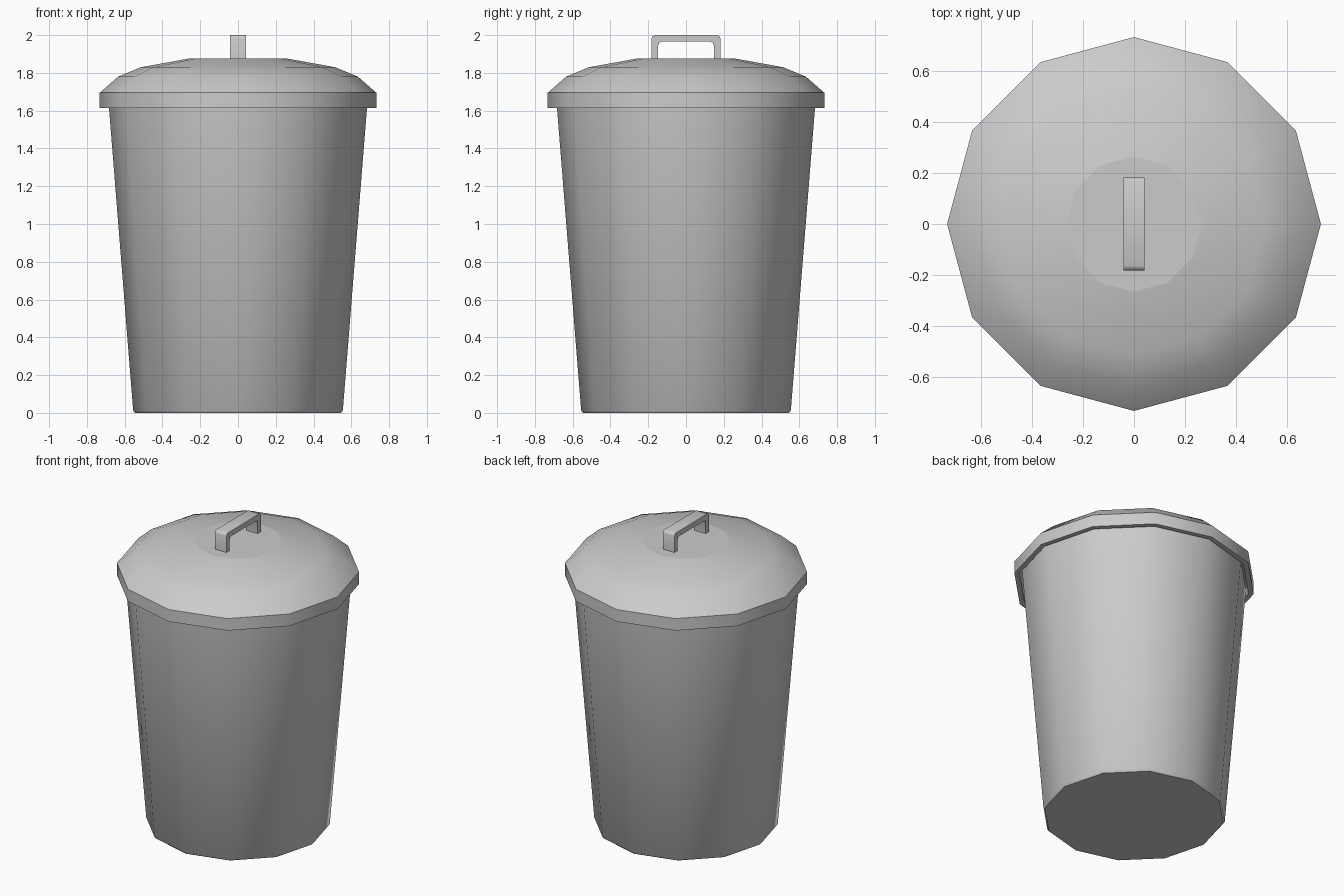
import bpy, bmesh, math

cube = bpy.data.objects.get("Cube")
if cube:
    bpy.data.objects.remove(cube, do_unlink=True)

SIDES = 12

steel = bpy.data.materials.new("galvanised_grey")
steel.use_nodes = True
GREY = (0.6, 0.6, 0.6, 1)
steel.diffuse_color = GREY
steel.node_tree.nodes["Principled BSDF"].inputs["Base Color"].default_value = GREY


def finish(name, bm, angle):
    """Turn a bmesh into a named, shaded object."""
    bmesh.ops.recalc_face_normals(bm, faces=bm.faces)
    mesh = bpy.data.meshes.new(name)
    bm.to_mesh(mesh)
    bm.free()
    mesh.materials.append(steel)
    obj = bpy.data.objects.new(name, mesh)
    bpy.context.collection.objects.link(obj)
    bpy.ops.object.select_all(action="DESELECT")
    obj.select_set(True)
    bpy.context.view_layer.objects.active = obj
    bpy.ops.object.shade_smooth_by_angle(angle=math.radians(angle))
    # End caps stay flat
    for poly in mesh.polygons:
        if len(poly.vertices) == SIDES:
            poly.use_smooth = False
    return obj


def lathe(name, profile):
    """Closed twelve-sided solid from (radius, height) pairs."""
    bm = bmesh.new()
    rings = []
    for r, z in profile:
        rings.append([bm.verts.new((r * math.cos(i * math.tau / SIDES),
                                    r * math.sin(i * math.tau / SIDES), z))
                      for i in range(SIDES)])
    for low, high in zip(rings, rings[1:]):
        for i in range(SIDES):
            j = (i + 1) % SIDES
            bm.faces.new((low[i], low[j], high[j], high[i]))
    bm.faces.new(rings[0])
    bm.faces.new(rings[-1])
    return finish(name, bm, 36)


# Tapered bin body with a slightly chamfered foot
lathe("bin_body", [(0.545, 0), (0.555, 0.012), (0.685, 1.64)])

# Lid: hollow underside, upright rim, shallow dome
lathe("lid", [(0.69, 1.66), (0.70, 1.615), (0.732, 1.615), (0.732, 1.695),
              (0.635, 1.78), (0.515, 1.83), (0.265, 1.875)])

# Handle: arch outline extruded across x, corners rounded
HALF, WALL, WIDTH, FOOT, TOP = 0.182, 0.035, 0.042, 1.865, 2.0
inner = HALF - WALL
outline = [(-HALF, FOOT), (-HALF, TOP), (HALF, TOP), (HALF, FOOT),
           (inner, FOOT), (inner, TOP - WALL), (-inner, TOP - WALL), (-inner, FOOT)]
bm = bmesh.new()
face = bm.faces.new([bm.verts.new((-WIDTH, y, z)) for y, z in outline])
grown = bmesh.ops.extrude_face_region(bm, geom=[face])["geom"]
bmesh.ops.translate(bm, vec=(2 * WIDTH, 0, 0),
                    verts=[v for v in grown if isinstance(v, bmesh.types.BMVert)])
corners = [e for e in bm.edges
           if abs(e.verts[0].co.x - e.verts[1].co.x) > WIDTH
           and e.verts[0].co.z > FOOT + 0.01]
bmesh.ops.bevel(bm, geom=corners, offset=0.018, segments=2, profile=0.5,
                affect="EDGES")
finish("lid_handle", bm, 50)
